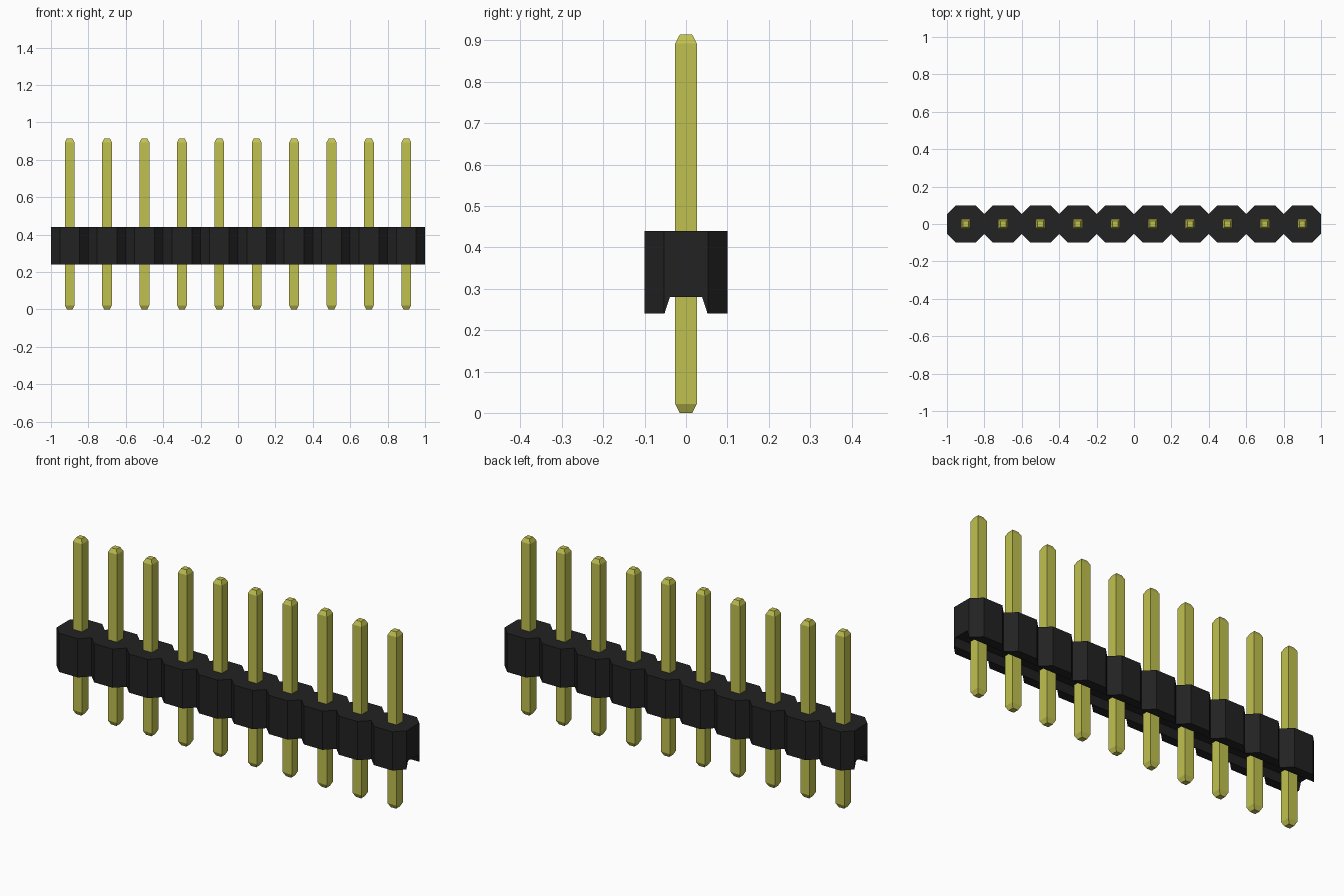
import bpy, bmesh

cube = bpy.data.objects.get("Cube")
if cube:
    bpy.data.objects.remove(cube, do_unlink=True)

COUNT, PITCH = 10, 0.2


def make_material(name, rgb, metallic=0.0):
    mat = bpy.data.materials.new(name)
    mat.use_nodes = True
    mat.diffuse_color = (*rgb, 1)
    bsdf = mat.node_tree.nodes["Principled BSDF"]
    bsdf.inputs["Base Color"].default_value = (*rgb, 1)
    bsdf.inputs["Roughness"].default_value = 0.6
    return mat


def loft(name, sections, mat):
    """Skin a list of equal-length closed loops and cap both ends."""
    bm = bmesh.new()
    loops = [[bm.verts.new(p) for p in s] for s in sections]
    n = len(loops[0])
    for a, b in zip(loops, loops[1:]):
        for i in range(n):
            j = (i + 1) % n
            bm.faces.new((a[i], a[j], b[j], b[i]))
    bm.faces.new(loops[0])
    bm.faces.new(loops[-1])
    bmesh.ops.recalc_face_normals(bm, faces=bm.faces)
    mesh = bpy.data.meshes.new(name)
    bm.to_mesh(mesh)
    bm.free()
    mesh.materials.append(mat)
    obj = bpy.data.objects.new(name, mesh)
    bpy.context.collection.objects.link(obj)
    return obj


black = make_material("black plastic", (0.016, 0.016, 0.016))
gold = make_material("gold pin", (0.53, 0.53, 0.08))


# Housing: chain of octagonal cells with a tapered channel along the underside
def housing_section(x, half_width):
    half = [(half_width, 0.44), (half_width, 0.24), (0.052, 0.24), (0.039, 0.28)]
    outline = half + [(-y, z) for y, z in reversed(half)]
    return [(x, y, z) for y, z in outline]


centres = [(i - (COUNT - 1) / 2) * PITCH for i in range(COUNT)]
sections = [housing_section(-1.0, 0.053)]
for cx in centres:
    sections += [housing_section(cx - 0.053, 0.1),
                 housing_section(cx + 0.053, 0.1),
                 housing_section(cx + 0.1, 0.053)]
loft("housing", sections, black)


# Pins: square posts with tapered tips, all sharing one mesh
def square(h, z):
    return [(-h, -h, z), (h, -h, z), (h, h, z), (-h, h, z)]


pin = loft("pin_1", [square(0.015, 0), square(0.026, 0.022),
                     square(0.026, 0.893), square(0.015, 0.914)], gold)
pin.location.x = centres[0]
for i, cx in enumerate(centres[1:], 2):
    copy = bpy.data.objects.new(f"pin_{i}", pin.data)
    copy.location.x = cx
    bpy.context.collection.objects.link(copy)
